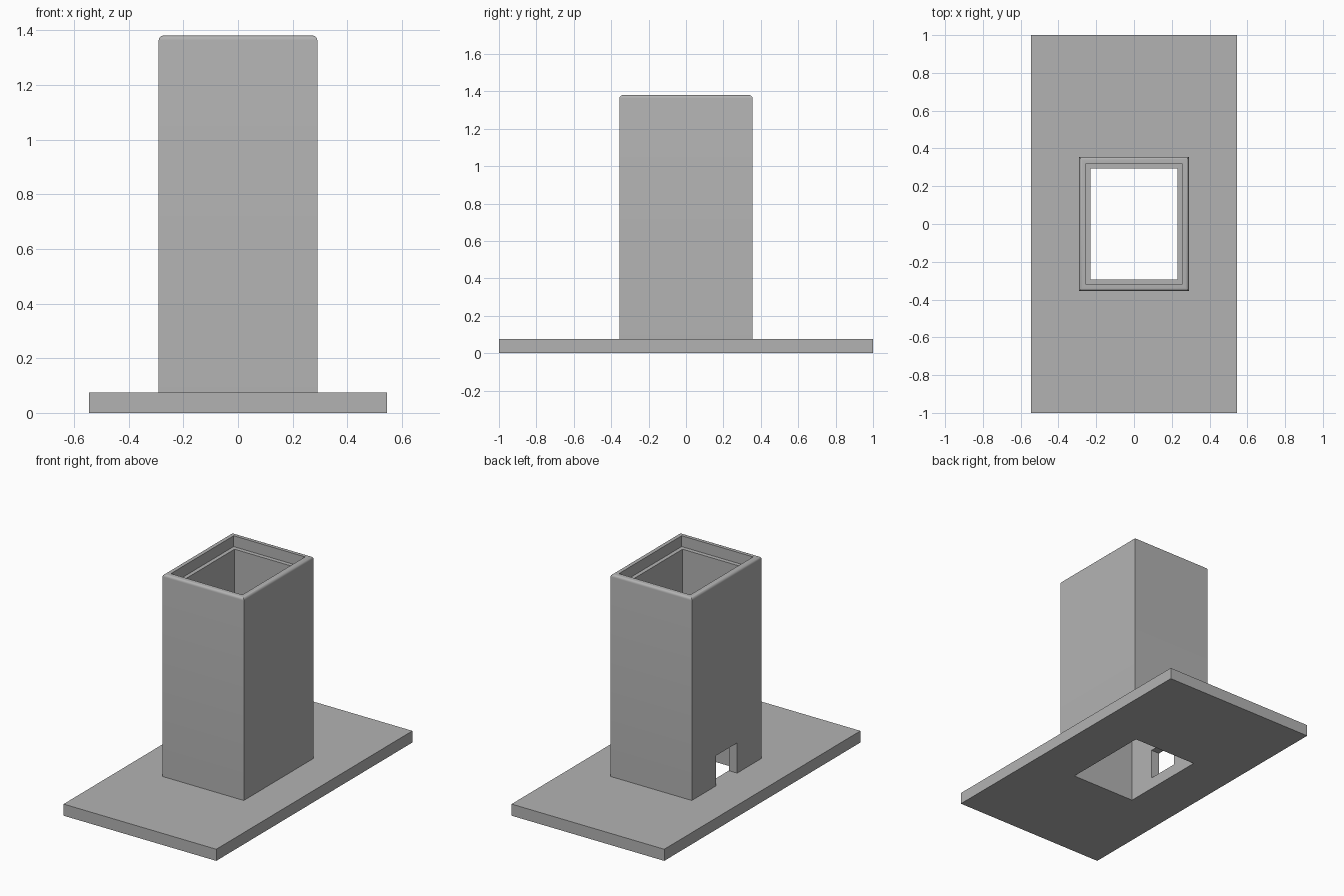
import bpy, bmesh, math

cube = bpy.data.objects.get("Cube")
if cube:
    bpy.data.objects.remove(cube, do_unlink=True)

grey = bpy.data.materials.new("mid_grey")
grey.use_nodes = True
colour = (0.45, 0.45, 0.45, 1)
grey.diffuse_color = colour
grey.node_tree.nodes["Principled BSDF"].inputs["Base Color"].default_value = colour

PLATE_TOP, TOWER_TOP = 0.075, 1.38
OUTER, SEAT, INNER = (0.29, 0.355), (0.255, 0.32), (0.23, 0.293)
SEAT_Z = TOWER_TOP - 0.07
ROUND = 0.016


def rect_sweep(name, loops):
    """Join rectangles (half width, half depth, height) into a closed frame."""
    bm = bmesh.new()
    rings = [[bm.verts.new((sx * hx, sy * hy, z))
              for sx, sy in ((-1, -1), (1, -1), (1, 1), (-1, 1))]
             for hx, hy, z in loops]
    for a, b in zip(rings, rings[1:] + rings[:1]):
        for i in range(4):
            j = (i + 1) % 4
            bm.faces.new((a[i], a[j], b[j], b[i]))
    bmesh.ops.recalc_face_normals(bm, faces=bm.faces)
    mesh = bpy.data.meshes.new(name)
    bm.to_mesh(mesh)
    bm.free()
    mesh.materials.append(grey)
    obj = bpy.data.objects.new(name, mesh)
    bpy.context.collection.objects.link(obj)
    return obj


# Base plate with the shaft opening through it
PLATE = (0.545, 1.0)
rect_sweep("base_plate", [(*PLATE, 0), (*PLATE, PLATE_TOP),
                          (*INNER, PLATE_TOP), (*INNER, 0)])

# Hollow tower: rounded outer rim, stepped seat inside the top
rim = []
for i in range(6):
    a = math.radians(18 * i)
    inset = ROUND * (1 - math.cos(a))
    rim.append((OUTER[0] - inset, OUTER[1] - inset,
                TOWER_TOP - ROUND + ROUND * math.sin(a)))
tower = rect_sweep("tower", [(*OUTER, PLATE_TOP), *rim, (*SEAT, TOWER_TOP),
                             (*SEAT, SEAT_Z), (*INNER, SEAT_Z),
                             (*INNER, PLATE_TOP)])

# Doorway through the right wall
bpy.ops.mesh.primitive_cube_add(size=1, location=(-0.26, 0, 0.17))
cutter = bpy.context.object
cutter.name = "doorway_cutter"
cutter.scale = (0.2, 0.215, 0.2)
cutter.hide_render = True
cutter.data.materials.append(grey)
cut = tower.modifiers.new("doorway", "BOOLEAN")
cut.operation = "DIFFERENCE"
cut.solver = "EXACT"
cut.object = cutter
bpy.ops.object.select_all(action="DESELECT")
tower.select_set(True)
bpy.context.view_layer.objects.active = tower
bpy.ops.object.modifier_apply(modifier=cut.name)
bpy.data.objects.remove(cutter, do_unlink=True)
bpy.ops.object.shade_smooth_by_angle(angle=math.radians(30))
